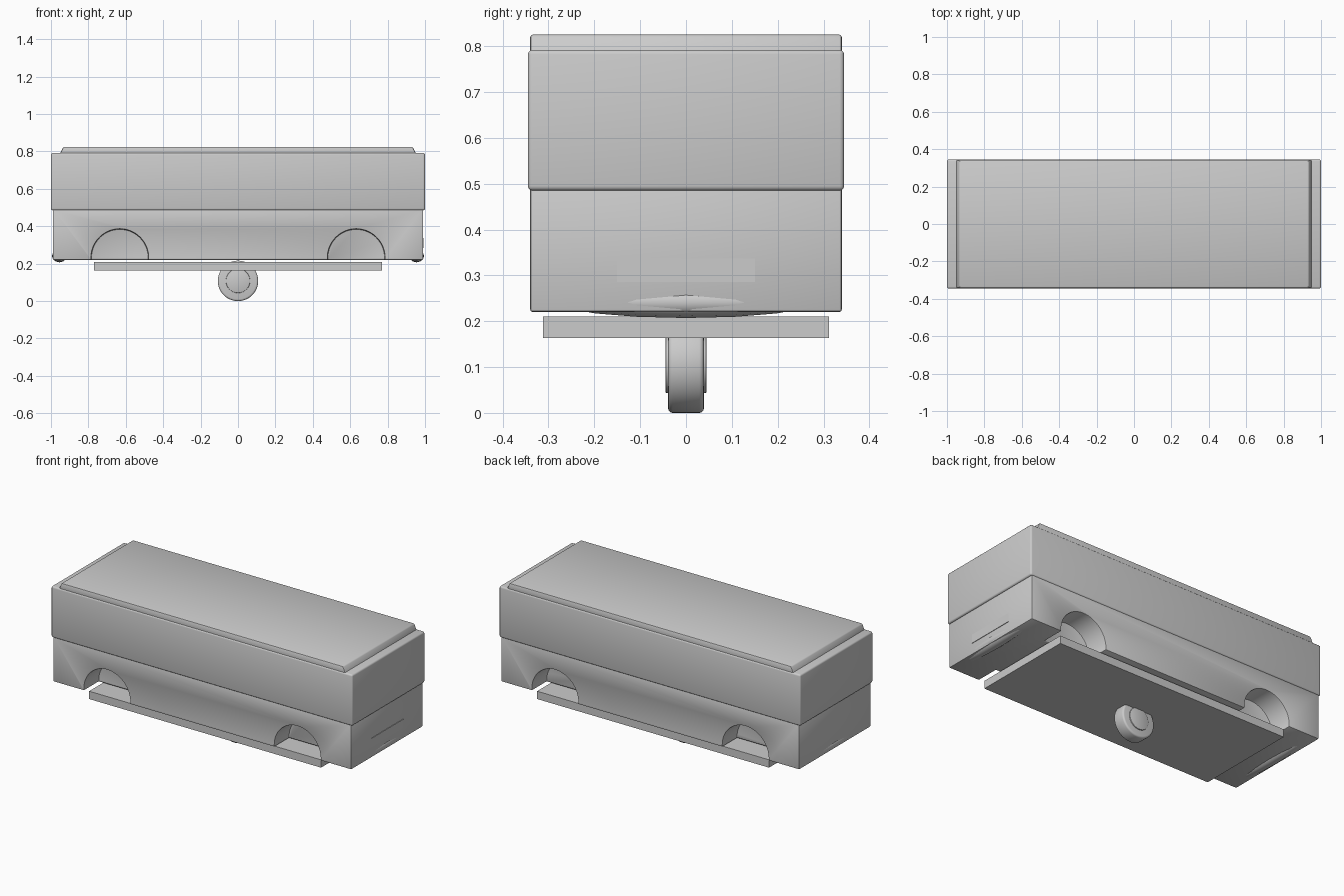
import bpy, math

if "Cube" in bpy.data.objects:
    bpy.data.objects.remove(bpy.data.objects["Cube"])


def finish(ob, bevel=0.0, segs=2):
    bpy.context.view_layer.objects.active = ob
    if bevel:
        m = ob.modifiers.new("bevel", 'BEVEL')
        m.width, m.segments, m.limit_method = bevel, segs, 'ANGLE'
        bpy.ops.object.modifier_apply(modifier=m.name)
    bpy.ops.object.select_all(action='DESELECT')
    ob.select_set(True)
    bpy.ops.object.shade_smooth_by_angle(angle=math.radians(35))
    return ob


def box(name, x, y, z):
    bpy.ops.mesh.primitive_cube_add(size=1, location=[(a + b) / 2 for a, b in (x, y, z)])
    ob = bpy.context.object
    ob.name = name
    ob.scale = [b - a for a, b in (x, y, z)]
    bpy.ops.object.transform_apply(location=False, rotation=False, scale=True)
    return ob


def cyl(name, r, width, loc, verts=48):
    bpy.ops.mesh.primitive_cylinder_add(vertices=verts, radius=r, depth=width,
                                        location=loc, rotation=(math.pi / 2, 0, 0))
    ob = bpy.context.object
    ob.name = name
    return ob


# lower body with four wheel wells
lower = box("lower_body", (-0.99, 0.99), (-0.34, 0.34), (0.22, 0.495))
for sx in (-1, 1):
    for sy in (-1, 1):
        cutter = cyl("well_cutter", 0.153, 0.3, (sx * 0.632, sy * 0.35, 0.232), 64)
        m = lower.modifiers.new("well", 'BOOLEAN')
        m.operation, m.object, m.solver = 'DIFFERENCE', cutter, 'EXACT'
        bpy.context.view_layer.objects.active = lower
        bpy.ops.object.modifier_apply(modifier=m.name)
        bpy.data.objects.remove(cutter)
finish(lower, 0.006)

# upper body
finish(box("upper_body", (-1, 1), (-0.345, 0.345), (0.485, 0.792)), 0.01, 3)

# roof with sloping ends
roof = box("roof", (-0.955, 0.955), (-0.34, 0.34), (0.78, 0.825))
for v in roof.data.vertices:
    if v.co.z > 0:
        v.co.x *= 0.978
finish(roof, 0.006)

# chassis plate
box("chassis", (-0.77, 0.77), (-0.312, 0.312), (0.163, 0.21))

# centre wheel and hub
finish(cyl("wheel", 0.108, 0.078, (0, 0, 0.108)), 0.01, 3)
finish(cyl("hub", 0.065, 0.09, (0, 0, 0.108), 32), 0.004)

# bumpers, long bulges showing through the body ends
for side, sx in (("left", -1), ("right", 1)):
    bpy.ops.mesh.primitive_uv_sphere_add(segments=12, ring_count=8, radius=1,
                                         location=(sx * 0.955, 0, 0.241))
    b = bpy.context.object
    b.name = side + "_bumper"
    for v in b.data.vertices:
        x, y, z = v.co
        v.co = (x * 0.04, z * 0.28, y * 0.034)
    b.data.flip_normals()
    finish(b)

# rear panel
box("end_plate", (0.98, 0.993), (-0.15, 0.15), (0.285, 0.337))
